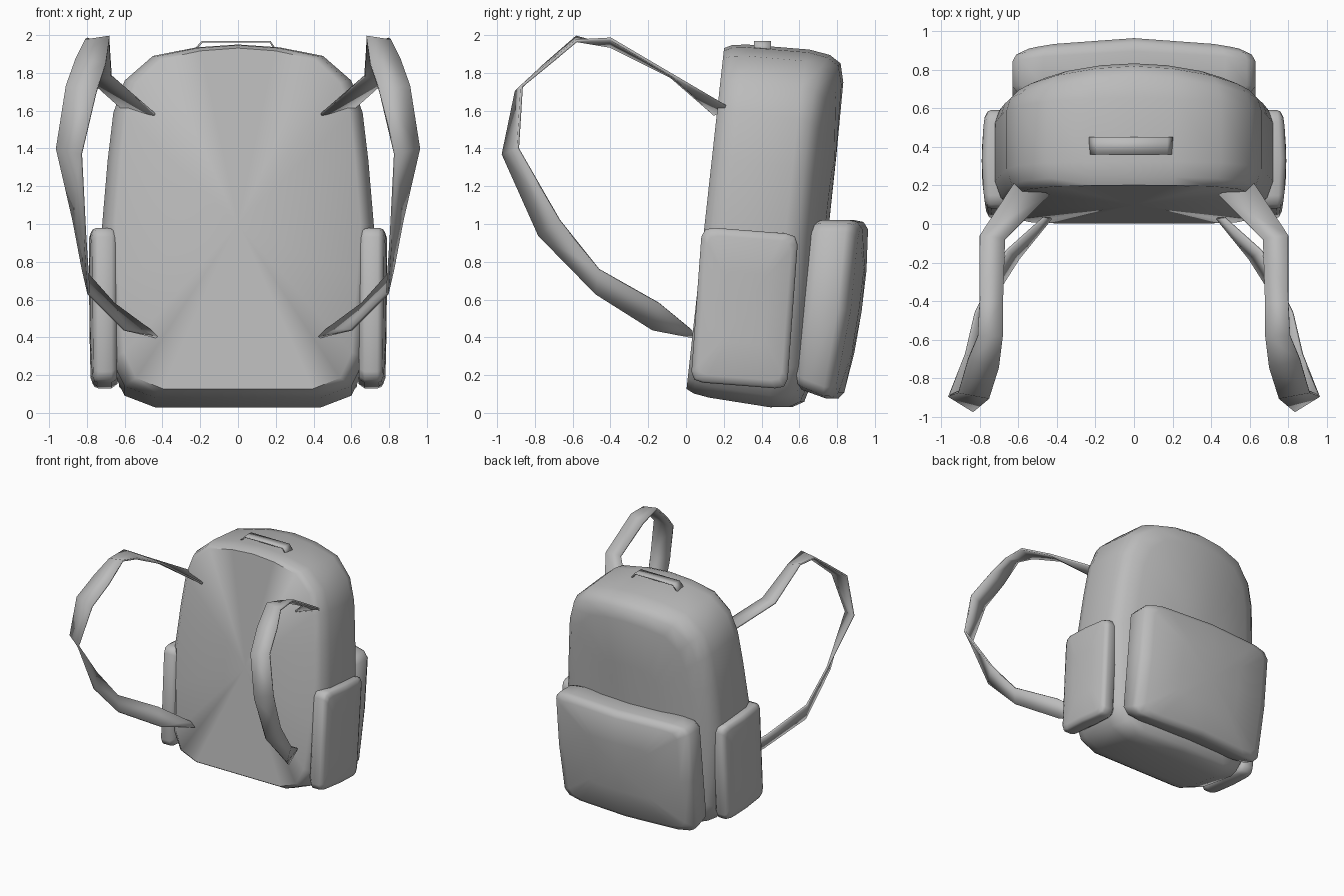
import bpy, bmesh, math
from mathutils import Vector

cube = bpy.data.objects.get("Cube")
if cube:
    bpy.data.objects.remove(cube)

GREY = (0.5, 0.5, 0.5, 1)
fabric = bpy.data.materials.new("grey fabric")
fabric.use_nodes = True
fabric.diffuse_color = GREY
fabric.node_tree.nodes["Principled BSDF"].inputs["Base Color"].default_value = GREY


def finish(name, bm, angle=50):
    """Turn a bmesh into a smooth-shaded fabric object."""
    bmesh.ops.recalc_face_normals(bm, faces=bm.faces)
    mesh = bpy.data.meshes.new(name)
    bm.to_mesh(mesh)
    bm.free()
    mesh.materials.append(fabric)
    obj = bpy.data.objects.new(name, mesh)
    bpy.context.collection.objects.link(obj)
    bpy.ops.object.select_all(action='DESELECT')
    obj.select_set(True)
    bpy.context.view_layer.objects.active = obj
    bpy.ops.object.shade_smooth_by_angle(angle=math.radians(angle))
    return obj


def loft(name, half, stations, place, centre=0):
    """Loft a mirrored outline through (depth, u scale, v scale) stations."""
    outline = half + [(-u, v) for u, v in half[-2:0:-1]]
    bm = bmesh.new()
    rings = []
    for d, su, sv in stations:
        rings.append([bm.verts.new(place(u * su, centre + (v - centre) * sv, d))
                      for u, v in outline])
    n = len(outline)
    for a, b in zip(rings, rings[1:]):
        for i in range(n):
            j = (i + 1) % n
            bm.faces.new((a[i], a[j], b[j], b[i]))
    # Close both ends with a fan
    for ring, d in ((rings[0], stations[0][0]), (rings[-1], stations[-1][0])):
        hub = bm.verts.new(place(0, centre, d))
        for i in range(n):
            bm.faces.new((ring[i], ring[(i + 1) % n], hub))
    return finish(name, bm)


def ribbon(name, edge_pairs, thickness, side=1):
    """Thin band running between two edges."""
    bm = bmesh.new()
    rows = [[bm.verts.new((p[0] * side, p[1], p[2])) for p in pair]
            for pair in edge_pairs]
    for (a, b), (c, d) in zip(rows, rows[1:]):
        bm.faces.new((a, b, d, c))
    obj = finish(name, bm, 40)
    solid = obj.modifiers.new("thickness", 'SOLIDIFY')
    solid.thickness = thickness
    solid.offset = 0
    return obj


# Main bag: arched outline, leaning back, with a rounded rear
def place_bag(u, v, d):
    bulge = (0.05 + 0.03 * v) * (u / 0.6) ** 2 * max(0, (d - 0.4) / 0.25)
    return (u, 0.11 * (v - 0.1) + d - bulge, v - d * (0.16 - 0.04 * v))


bag_half = [(0, 0.1), (0.44, 0.1), (0.6, 0.16), (0.67, 0.3), (0.7, 0.7),
            (0.72, 1.0), (0.69, 1.35), (0.66, 1.6), (0.6, 1.77),
            (0.45, 1.9), (0.22, 1.945), (0, 1.96)]
bag_stations = [(0, 0.9, 0.97), (0.04, 0.96, 0.99), (0.12, 1, 1), (0.45, 1, 1),
                (0.56, 0.97, 0.98), (0.62, 0.9, 0.94), (0.645, 0.77, 0.84),
                (0.65, 0.4, 0.45)]
loft("main_bag", bag_half, bag_stations, place_bag, 1)

# Pockets: rounded rectangles with a soft outer face
pocket_half = [(0, -1), (0.75, -1), (0.93, -0.97), (1, -0.87), (1, 0),
               (1, 0.87), (0.93, 0.97), (0.75, 1), (0, 1)]
pocket_stations = [(-0.3, 0.9, 0.95), (0, 1, 1), (0.72, 1, 1), (0.9, 0.97, 0.98),
                   (1, 0.87, 0.9), (1.02, 0.45, 0.45)]


def place_back_pocket(u, v, d):
    y = 0.67 + 0.05 * v + d * (0.255 + 0.02 * v - 0.03 * v * v)
    return (0.63 * u, y - 0.07 * u * u * max(d, 0),
            0.57 + 0.45 * v - 0.03 * d * (1 - v))


loft("back_pocket", pocket_half, pocket_stations, place_back_pocket)

for side, label in ((1, "left"), (-1, "right")):
    def place_side_pocket(u, v, d):
        x = 0.67 + d * (0.115 - 0.02 * u * u + 0.005 * v)
        return (side * x, 0.31 + 0.03 * v + 0.255 * u, 0.555 + 0.41 * v - 0.02 * u)

    loft(label + "_side_pocket", pocket_half, pocket_stations, place_side_pocket)

# Shoulder straps: inner and outer edge of each cross-section
strap_edges = [
    ((0.44, 0.15, 1.58), (0.61, 0.23, 1.61)),
    ((0.67, -0.08, 1.78), (0.8, -0.06, 1.78)),
    ((0.68, -0.4, 1.94), (0.8, -0.4, 1.98)),
    ((0.68, -0.58, 1.99), (0.81, -0.58, 1.97)),
    ((0.7, -0.74, 1.85), (0.86, -0.7, 1.87)),
    ((0.75, -0.9, 1.7), (0.91, -0.87, 1.73)),
    ((0.83, -0.97, 1.37), (0.96, -0.89, 1.4)),
    ((0.81, -0.78, 0.94), (0.87, -0.67, 1.02)),
    ((0.79, -0.48, 0.63), (0.82, -0.46, 0.76)),
    ((0.6, -0.18, 0.44), (0.66, -0.14, 0.58)),
    ((0.43, 0.03, 0.4), (0.47, 0.03, 0.44))]
for side, label in ((1, "left"), (-1, "right")):
    ribbon(label + "_shoulder_strap", strap_edges, 0.015, side)

# Top carry handle
handle_path = [(-0.23, 1.92), (-0.19, 1.965), (0.17, 1.965), (0.2, 1.92)]
ribbon("top_handle", [((x, 0.36, z), (x, 0.45, z)) for x, z in handle_path], 0.01)
